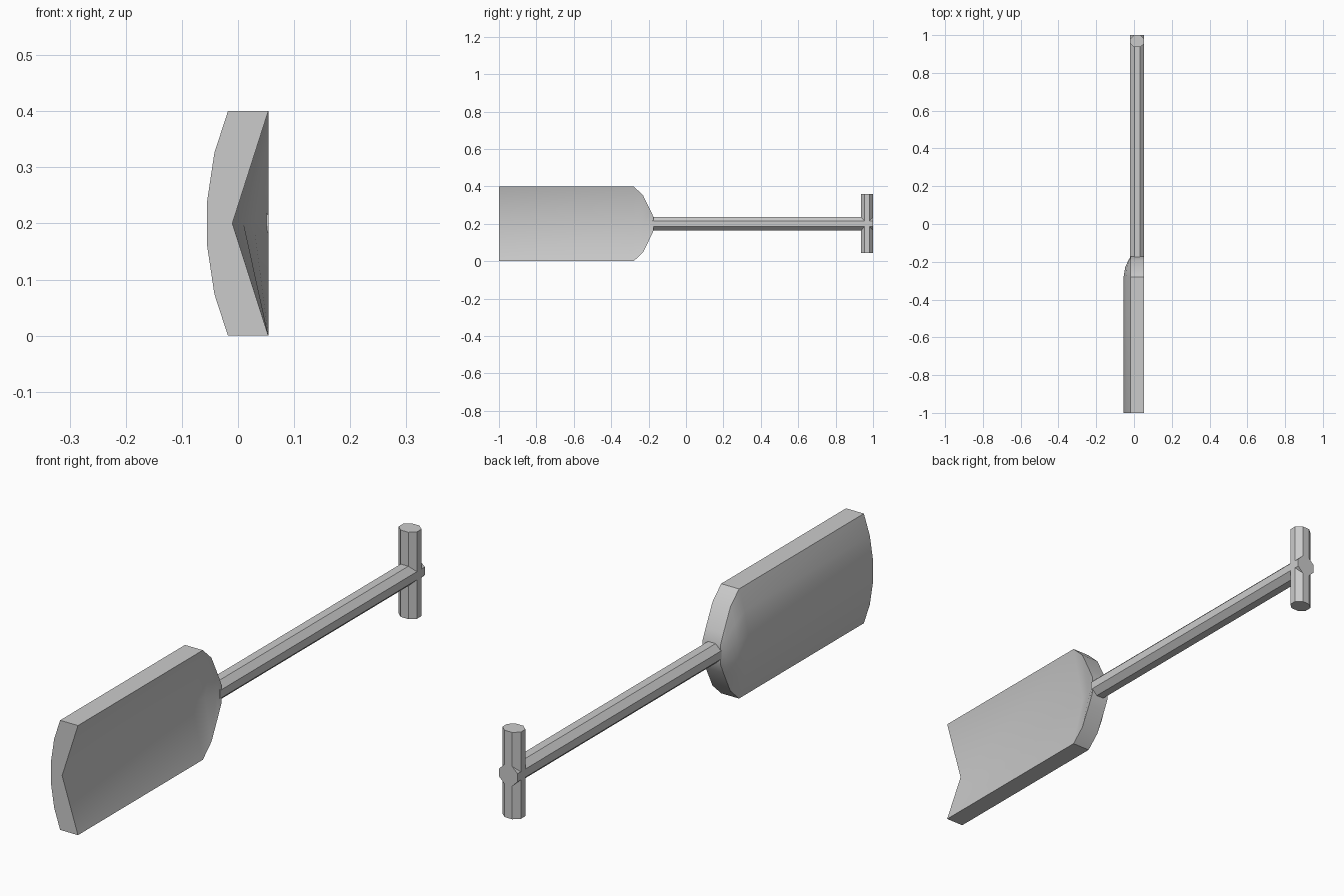
import bpy, bmesh, math

if "Cube" in bpy.data.objects:
    bpy.data.objects.remove(bpy.data.objects["Cube"])

CX, CZ = 0.017, 0.2        # shaft axis
RIM_F, RIM_B = 0.054, -0.018


def finish(name, bm):
    bmesh.ops.recalc_face_normals(bm, faces=bm.faces)
    me = bpy.data.meshes.new(name)
    bm.to_mesh(me)
    bm.free()
    ob = bpy.data.objects.new(name, me)
    bpy.context.collection.objects.link(ob)
    return ob


def loft(name, rings):
    bm = bmesh.new()
    vs = [[bm.verts.new(p) for p in ring] for ring in rings]
    n = len(vs[0])
    for a, b in zip(vs, vs[1:]):
        for i in range(n):
            j = (i + 1) % n
            bm.faces.new((a[i], a[j], b[j], b[i]))
    bm.faces.new(vs[0])
    bm.faces.new(vs[-1])
    return finish(name, bm)


def octagon(ra, rb):
    # flats face the axes, ra and rb are half widths across flats
    k = 1 / math.cos(math.pi / 8)
    return [(ra * k * math.cos(math.pi * (i + .5) / 4),
             rb * k * math.sin(math.pi * (i + .5) / 4)) for i in range(8)]


# Blade: dished cross-sections lofted along y
# (y, half width, back bulge depth, front hollow depth)
stations = [(-1.0, .2, .037, .064), (-.28, .2, .037, .044),
            (-.23, .153, .029, .026), (-.19, .072, .011, .008),
            (-.173, .035, 0, 0)]
rings = []
for y, h, back, front in stations:
    arc = [(1, 0), (.63, .65), (.2, 1), (-.2, 1), (-.63, .65), (-1, 0)]
    ring = [(RIM_B - d * back, y, CZ + t * h) for t, d in arc]
    ring += [(RIM_F, y, CZ - h), (RIM_F - front, y, CZ), (RIM_F, y, CZ + h)]
    rings.append(ring)
blade = loft("blade", rings)
bpy.context.view_layer.objects.active = blade
blade.select_set(True)
bpy.ops.object.shade_smooth_by_angle(angle=math.radians(40))

# Shaft: octagonal bar running through to the grip end
loft("shaft", [[(CX + a, y, CZ + b) for a, b in octagon(.037, .036)]
               for y in (-.18, 1.0)])

# Grip: octagonal crossbar
loft("grip", [[(CX + a, .968 + b, z) for a, b in octagon(.037, .032)]
              for z in (.043, .36)])
